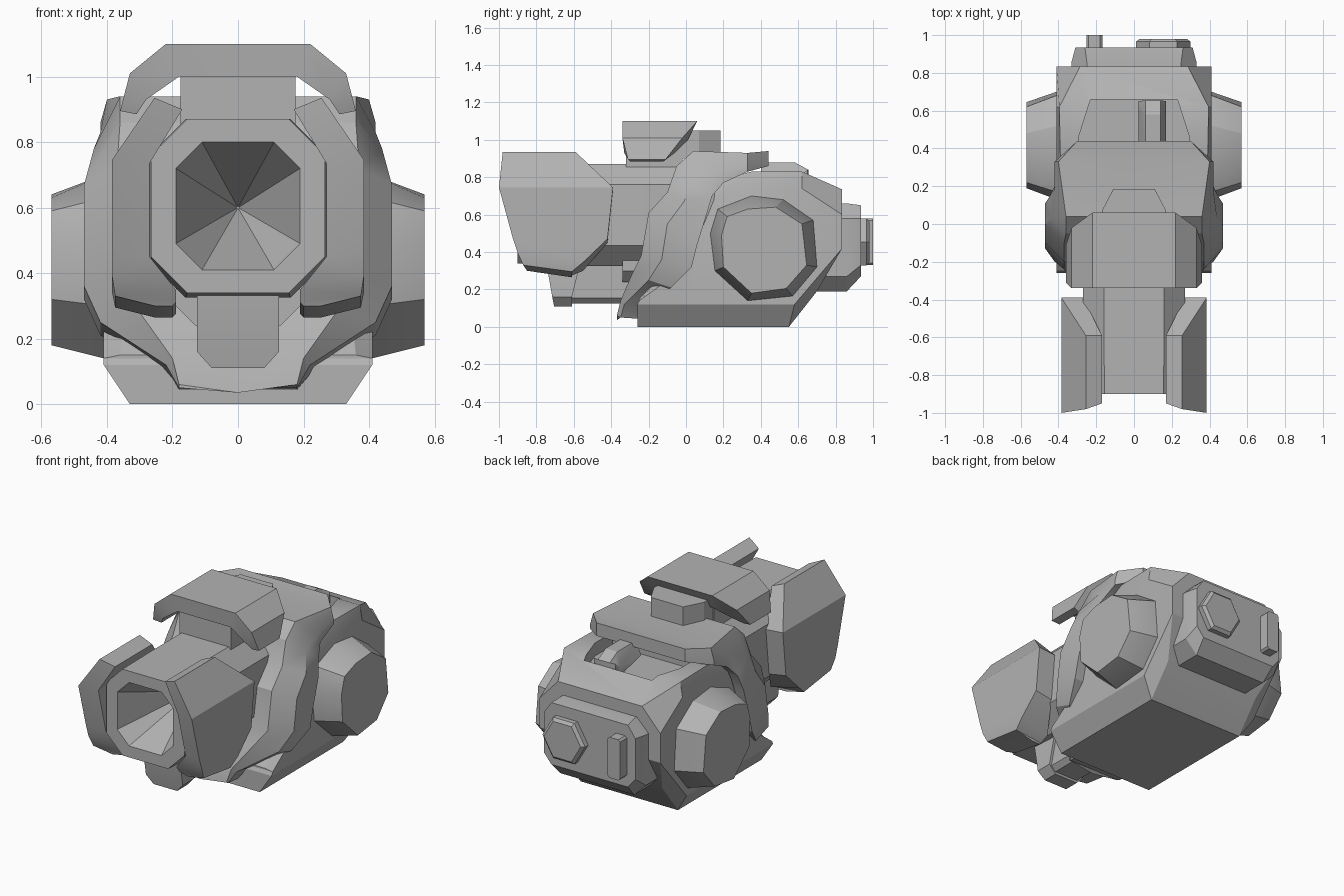
import bpy, bmesh, math

old = bpy.data.objects.get("Cube")
if old:
    bpy.data.objects.remove(old, do_unlink=True)

grey = bpy.data.materials.new("plain grey")
grey.use_nodes = True
GREY = (0.45, 0.45, 0.45, 1)
grey.diffuse_color = GREY
grey.node_tree.nodes["Principled BSDF"].inputs["Base Color"].default_value = GREY


def loft(name, rings, mirror=False):
    """Skin closed rings of points and cap both ends."""
    bm = bmesh.new()
    vs = [[bm.verts.new(p) for p in r] for r in rings]
    n = len(rings[0])
    for a, b in zip(vs, vs[1:]):
        for i in range(n):
            j = (i + 1) % n
            bm.faces.new((a[i], a[j], b[j], b[i]))
    for cap in (vs[0], vs[-1]):
        if n % 2 == 0:      # strip caps follow folded ends cleanly
            for i in range(n // 2 - 1):
                bm.faces.new((cap[i], cap[i + 1], cap[n - 2 - i], cap[n - 1 - i]))
        else:
            bm.faces.new(cap)
    bmesh.ops.remove_doubles(bm, verts=bm.verts, dist=1e-5)
    bmesh.ops.recalc_face_normals(bm, faces=bm.faces)
    me = bpy.data.meshes.new(name)
    bm.to_mesh(me)
    bm.free()
    ob = bpy.data.objects.new(name, me)
    bpy.context.collection.objects.link(ob)
    me.materials.append(grey)
    if mirror:
        ob.modifiers.new("Mirror", 'MIRROR').use_mirror_merge = False
    return ob


def sym(half):
    """Mirror a bottom-to-top half ring across x = 0."""
    return half + [(-x, y, z) for x, y, z in reversed(half)]


def octo(w, z0, z1, c, y, cx=0):
    """Symmetric chamfered rectangle standing at depth y."""
    h = [(w - c, y, z0), (w, y, z0 + c), (w, y, z1 - c), (w - c, y, z1)]
    return [(x + cx, yy, z) for x, yy, z in sym(h)]


def box(name, x0, x1, y0, y1, z0, z1, top_in=0.0):
    r = [[(x0 + t, y0 + t, z), (x1 - t, y0 + t, z), (x1 - t, y1 - t, z), (x0 + t, y1 - t, z)]
         for z, t in ((z0, 0), (z1, top_in))]
    return loft(name, r)


# Main hull: octagonal section, wedge nose, sloping rear
low = [(.33, 0), (.41, .12)]
body = loft("main_body", [sym(r) for r in (
    [(.33, -.26, 0), (.41, -.26, .12), (.41, -.25, .14), (.36, -.25, .15)],
    [(.33, 0, 0), (.41, 0, .12), (.41, 0, .32), (.33, 0, .42)],
    [(.33, .15, 0), (.41, .15, .12), (.41, .15, .68), (.36, .16, .78)],
    [(.33, .35, 0), (.41, .35, .12), (.41, .35, .74), (.39, .35, .83)],
    [(.33, .55, 0), (.41, .58, .12), (.41, .62, .74), (.395, .62, .83)],
    [(.33, .70, .19), (.41, .835, .42), (.41, .835, .60), (.285, .835, .735)],
)])

# Recess cut in the roof
cutter = loft("roof_recess_cutter", [
    [(-.29, .30, z), (.29, .30, z), (.29, .47, z), (.23, .66, z), (-.23, .66, z), (-.29, .47, z)]
    for z in (.75, 1.0)])
cutter.hide_render = True
cut = body.modifiers.new("Recess", 'BOOLEAN')
cut.operation = 'DIFFERENCE'
cut.object = cutter
bpy.context.view_layer.objects.active = body
bpy.ops.object.modifier_apply(modifier="Recess")
bpy.data.objects.remove(cutter, do_unlink=True)

# Vent sitting in the recess
loft("roof_vent", [[(x0, .40, z), (x0, y1, .74), (x0, y1, .84), (x0, y2, z)]
                   for x0, z, y1, y2 in ((.025, .80, .65, .60), (.06, .88, .655, .58),
                                         (.14, .88, .655, .58), (.17, .80, .65, .60))])

# Collar strap: front edge, shoulder edge and rear edge at each station
stations = [
    ((.30, .44, .94), (.30, .44, .88), (.30, .44, .86)),
    ((.40, .33, .93), (.42, .33, .86), (.42, .33, .83)),
    ((.36, .04, .94), (.42, .18, .83), (.42, .20, .77)),
    ((.36, -.05, .86), (.44, .03, .78), (.45, .14, .70)),
    ((.37, -.10, .72), (.47, -.01, .67), (.47, .11, .60)),
    ((.37, -.20, .61), (.47, -.10, .55), (.47, .06, .44)),
    ((.37, -.24, .38), (.47, -.13, .36), (.47, .03, .32)),
    ((.30, -.29, .28), (.42, -.20, .25), (.42, -.08, .21)),
    ((.20, -.35, .14), (.22, -.33, .12), (.24, -.20, .11)),
    ((.18, -.37, .06), (.18, -.35, .05), (.18, -.20, .04)),
]
rows = []
for i, (f, s, t) in enumerate(stations):
    drop = .025 if i == len(stations) - 1 else 0
    right = [t, s, f]
    left = [(-x, y, z) for x, y, z in reversed(right)]
    rows.append(right + [(0, f[1], f[2] - drop)] + left + [(0, t[1], t[2] - drop)])
loft("collar", rows)

# Barrel with a tapering octagonal bore
loft("barrel", [octo(.27, .325, .87, .11, .05), octo(.27, .325, .87, .11, -.60),
                octo(.265, .34, .87, .11, -.90), octo(.19, .41, .80, .08, -.90),
                octo(.004, .596, .604, .002, -.45)])

# Bent cheek plates either side of the muzzle
cheek = []
for zo, xo, zi, xi, yf, yb, dz in (
        (.935, .255, .90, .17, -.98, -.59, 0), (.745, .385, .735, .27, -1.0, -.39, 0),
        (.47, .385, .45, .27, -.925, -.42, 0), (.395, .385, .35, .19, -.90, -.55, -.05),
        (.33, .375, .31, .19, -.87, -.61, -.035), (.30, .255, .30, .20, -.85, -.61, -.035)):
    cheek.append([(xo, yf, zo), (xo, yb, zo + dz), (xi, yb, zi + dz), (xi, yf + .03, zi)])
loft("cheek_plate", cheek, mirror=True)

# Chin block and its support under the barrel
loft("chin_block", [sym([(.08, y0, .11), (.125, y1, .16), (.125, y2, .36), (.12, y2, .38)])
                    for y0, y1, y2 in ((-.705, -.715, -.75), (-.61, -.61, -.56))])
loft("chin_support", [octo(.11, .125, .40, .03, y) for y in (-.62, -.15)])
loft("barrel_cradle", [octo(.19, .24, .45, .06, y) for y in (-.34, -.10)])

# Arched visor, pedestal and rear mount
visor = []
for xt, zt, yf, yb, xu, zu, yu in ((.36, .895, -.31, -.11, .31, .885, -.12),
                                   (.33, 1.01, -.34, -.02, .28, .93, -.06),
                                   (.22, 1.10, -.34, .06, .18, 1.0, .01)):
    visor.append([(xt, yf, zt), (xt, yb, zt), (xu, yu, zu), (xu, yf + .01, zu)])
visor += [[(-x, y, z) for x, y, z in r] for r in reversed(visor)]
loft("visor", visor)
box("visor_pedestal", -.175, .175, -.32, -.02, .84, 1.01)
loft("visor_mount", [[(-.17, -.04, z), (.17, -.04, z), (.17, .07, z), (.11, .185, z),
                      (-.11, .185, z), (-.17, .07, z)] for z in (.90, 1.05)])

# Side pods: irregular faceted drums (y, z outlines)
outer = [(.13, .50), (.17, .63), (.35, .70), (.52, .68), (.68, .57),
         (.70, .32), (.57, .165), (.33, .14), (.155, .30)]
inner = [(.19, .49), (.22, .59), (.33, .63), (.48, .64), (.62, .55),
         (.645, .33), (.535, .205), (.35, .18), (.20, .32)]
loft("side_pod", [[(x, y, z) for y, z in o] for x, o in
                  ((.36, outer), (.41, outer), (.57, inner))], mirror=True)

# Rear plate with a faceted knob and a bar
loft("rear_plate", [octo(.33, .19, .66, .08, .69), octo(.33, .19, .66, .08, .86),
                    sym([(.26, .935, .27), (.31, .935, .33), (.31, .935, .58), (.26, .935, .65)])])
loft("rear_knob", [[(.155 + r * math.cos(a * math.pi / 3), y, .455 + r * math.sin(a * math.pi / 3))
                    for a in range(6)] for r, y in ((.145, .90), (.145, .965), (.125, .98))])
loft("rear_bar", [octo(.042, .33, .58, .012, y, cx=-.21) for y in (.90, 1.0)])

# Shading
bpy.ops.object.select_all(action='DESELECT')
for ob in bpy.context.collection.objects:
    if ob.type == 'MESH':
        ob.select_set(True)
        bpy.context.view_layer.objects.active = ob
bpy.ops.object.shade_smooth_by_angle(angle=math.radians(25))
